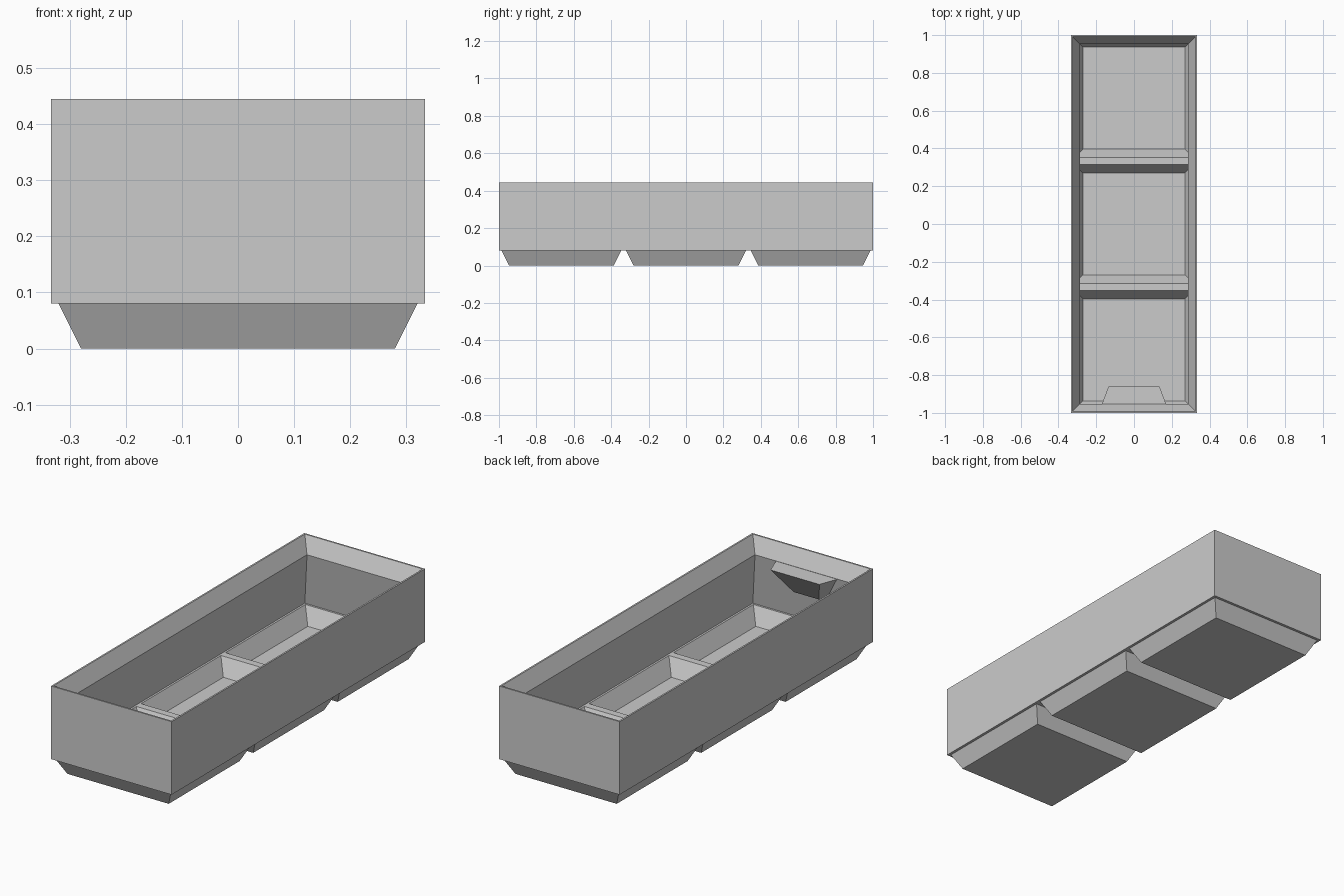
import bpy
import bmesh

cube = bpy.data.objects.get("Cube")
if cube:
    bpy.data.objects.remove(cube, do_unlink=True)

grey = bpy.data.materials.new("light_grey")
grey.use_nodes = True
COLOUR = (0.6, 0.6, 0.6, 1)
grey.diffuse_color = COLOUR
grey.node_tree.nodes["Principled BSDF"].inputs["Base Color"].default_value = COLOUR

CELL = 2 / 3        # spacing of the three square compartments
HALF = CELL / 2     # half width of the tray


def rect(half, z, stretch=0.0):
    """Counterclockwise rectangle, lengthened along y by stretch at each end."""
    h = half + stretch
    return [(-half, -h, z), (half, -h, z), (half, h, z), (-half, h, z)]


def loft(bm, rings, cap_start=False, cap_end=False):
    """Skin a sequence of four-point rings."""
    loops = [[bm.verts.new(p) for p in ring] for ring in rings]
    for a, b in zip(loops, loops[1:]):
        for i in range(4):
            j = (i + 1) % 4
            bm.faces.new((a[i], a[j], b[j], b[i]))
    if cap_start:
        bm.faces.new(loops[0][::-1])
    if cap_end:
        bm.faces.new(loops[-1])


def finish(bm, name, y=0.0):
    mesh = bpy.data.meshes.new(name)
    bm.to_mesh(mesh)
    bm.free()
    mesh.materials.append(grey)
    obj = bpy.data.objects.new(name, mesh)
    obj.location.y = y
    bpy.context.collection.objects.link(obj)
    return obj


# Outer walls: upright outside, thin rim, inward lip and undercut inside
bm = bmesh.new()
wall_profile = [(HALF, 0.08), (HALF, 0.445), (0.325, 0.445), (0.285, 0.368), (0.325, 0.1)]
loft(bm, [rect(h, z, CELL) for h, z in wall_profile])
finish(bm, "tray_walls")

# Compartments: tapered foot below, tapered pit above
foot_profile = [(0.28, 0), (0.32, 0.08), (HALF, 0.08)]
pit_profile = [(HALF, 0.1), (0.315, 0.1), (0.27, 0.02)]
for index, name in enumerate(("front", "middle", "back")):
    bm = bmesh.new()
    loft(bm, [rect(h, z) for h, z in foot_profile], cap_start=True)
    loft(bm, [rect(h, z) for h, z in pit_profile], cap_end=True)
    finish(bm, name + "_compartment", (index - 1) * CELL)


# Wedge-shaped grip tab inside the front wall
def trapezoid(wall_half, wall_y, edge_half, edge_y, z):
    return [(-wall_half, wall_y, z), (wall_half, wall_y, z),
            (edge_half, edge_y, z), (-edge_half, edge_y, z)]


bm = bmesh.new()
loft(bm, [trapezoid(0.1, -0.974, 0.07, -0.95, 0.24),
          trapezoid(0.17, -0.954, 0.135, -0.86, 0.367)], cap_start=True, cap_end=True)
finish(bm, "grip_tab")
